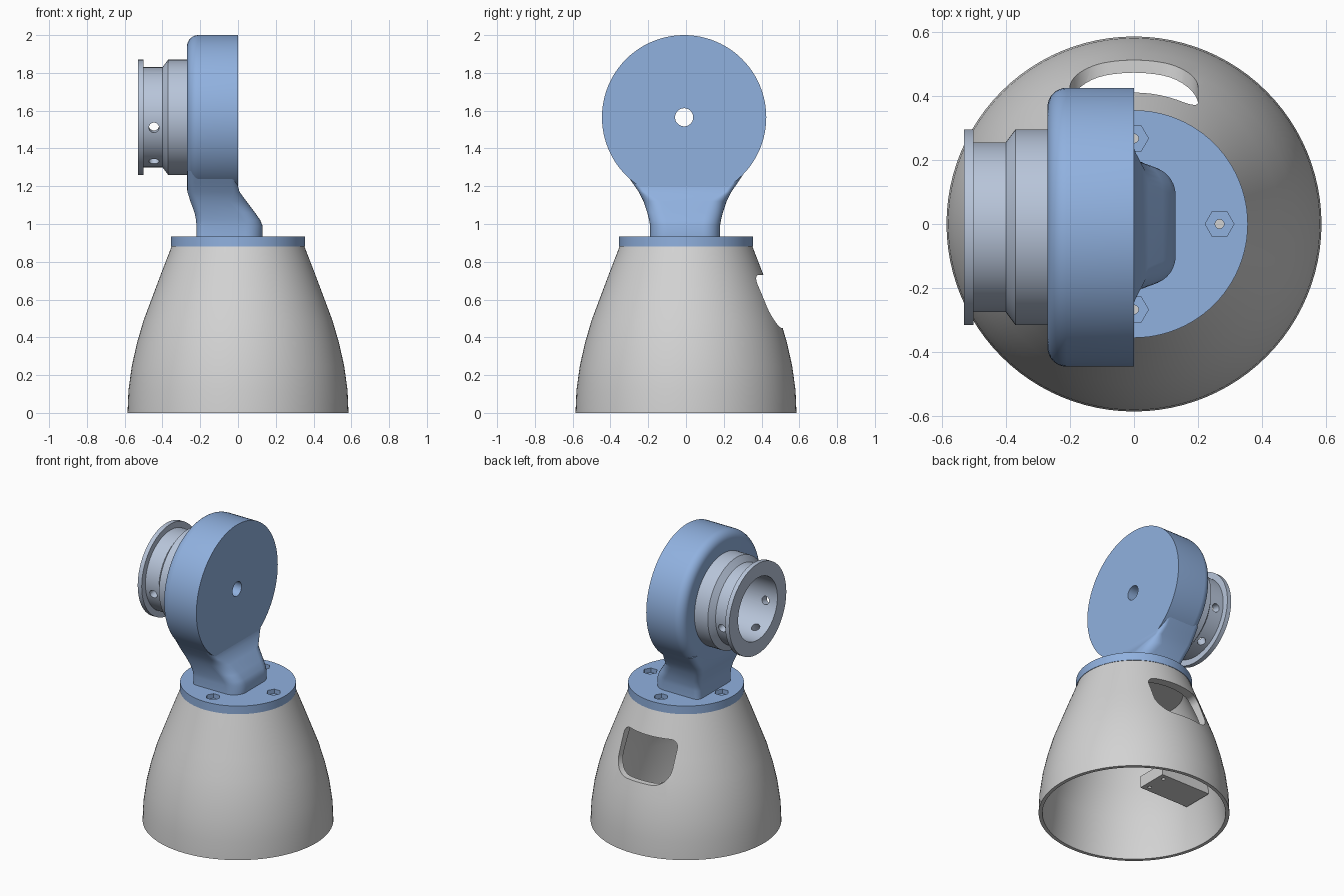
import bpy, bmesh
from math import sin, cos, pi, radians
from mathutils import Matrix, Vector

if "Cube" in bpy.data.objects:
    bpy.data.objects.remove(bpy.data.objects["Cube"])

HEAD_Y, HEAD_Z = -0.01, 1.565


def material(name, rgb):
    m = bpy.data.materials.new(name)
    m.use_nodes = True
    m.diffuse_color = (*rgb, 1)
    m.node_tree.nodes["Principled BSDF"].inputs["Base Color"].default_value = (*rgb, 1)
    return m


grey = material("light_grey", (0.65, 0.65, 0.65))
blue = material("soft_blue", (0.28, 0.44, 0.74))
steel = material("pale_steel", (0.48, 0.56, 0.70))


def finish(bm, name, mat, matrix=None):
    bmesh.ops.remove_doubles(bm, verts=bm.verts, dist=1e-5)
    bmesh.ops.recalc_face_normals(bm, faces=bm.faces)
    if matrix:
        bm.transform(matrix)
    mesh = bpy.data.meshes.new(name)
    bm.to_mesh(mesh)
    bm.free()
    ob = bpy.data.objects.new(name, mesh)
    bpy.context.collection.objects.link(ob)
    if mat:
        mesh.materials.append(mat)
    return ob


def skin(bm, rings, closed):
    """Join rings of points with quads; cap the ends unless closed."""
    vr = [[bm.verts.new(p) for p in ring] for ring in rings]
    n = len(vr[0])
    for a in range(len(vr) if closed else len(vr) - 1):
        lo, hi = vr[a], vr[(a + 1) % len(vr)]
        for i in range(n):
            j = (i + 1) % n
            bm.faces.new((lo[i], lo[j], hi[j], hi[i]))
    if not closed:
        bm.faces.new(vr[0])
        bm.faces.new(vr[-1])


def lathe(name, profile, mat, matrix=None, seg=96):
    """Revolve a closed (radius, height) profile about z."""
    bm = bmesh.new()
    rings = [[(r * cos(2 * pi * i / seg), r * sin(2 * pi * i / seg), h)
              for i in range(seg)] for r, h in profile]
    skin(bm, rings, True)
    bmesh.ops.dissolve_degenerate(bm, dist=1e-5, edges=bm.edges)
    return finish(bm, name, mat, matrix)


def rounded_rect(x0, x1, y0, y1, r_low, r_high, steps=8):
    """Points of a rectangle whose low-y and high-y corners have their own radius."""
    pts = []
    corners = ((x1, y1, -1, -1, r_high), (x0, y1, 1, -1, r_high),
               (x0, y0, 1, 1, r_low), (x1, y0, -1, 1, r_low))
    for k, (x, y, sx, sy, r) in enumerate(corners):
        for i in range(steps + 1):
            a = pi / 2 * (k + i / steps)
            pts.append((x + sx * r + r * cos(a), y + sy * r + r * sin(a)))
    return pts


def loft(name, rings, mat):
    bm = bmesh.new()
    skin(bm, rings, False)
    return finish(bm, name, mat)


def cylinder(radius, start, end, seg=24):
    start, end = Vector(start), Vector(end)
    bm = bmesh.new()
    rot = (end - start).to_track_quat("Z", "Y").to_matrix().to_4x4()
    bmesh.ops.create_cone(bm, cap_ends=True, segments=seg, radius1=radius, radius2=radius,
                          depth=(end - start).length,
                          matrix=Matrix.Translation((start + end) / 2) @ rot)
    return finish(bm, "cutter", None)


def cut(ob, cutters):
    for c in cutters:
        mod = ob.modifiers.new("cut", "BOOLEAN")
        mod.operation, mod.solver, mod.object = "DIFFERENCE", "EXACT", c
        c.hide_render = True
        bpy.context.view_layer.objects.active = ob
        bpy.ops.object.modifier_apply(modifier=mod.name)
        bpy.data.objects.remove(c)


def smooth(ob, angle=30):
    bpy.ops.object.select_all(action="DESELECT")
    ob.select_set(True)
    bpy.context.view_layer.objects.active = ob
    bpy.ops.object.shade_smooth_by_angle(angle=radians(angle))


# Hollow bell-shaped base with a rounded opening at the back
outer = [(0.585, 0), (0.58, 0.12), (0.562, 0.25), (0.535, 0.37), (0.5, 0.49),
         (0.455, 0.61), (0.41, 0.73), (0.352, 0.88)]
inner = [(0.30, 0.84), (0.352, 0.73), (0.41, 0.6), (0.472, 0.45), (0.53, 0.27), (0.562, 0)]
base = lathe("base_shell", outer + [(0, 0.88), (0, 0.84)] + inner, grey)
opening = rounded_rect(-0.2, 0.2, 0.45, 0.73, 0.11, 0.05)
cut(base, [loft("cutter", [[(x, y, z) for x, z in opening] for y in (0.15, 0.8)], None)])
smooth(base)

# Mounting block on the inside wall, with two screw holes
block = loft("inner_block", [[(x, y, z) for x, y in ((-0.14, -0.105), (-0.14, 0.105),
             (-0.51, 0.105), (-0.51, -0.105))] for z in (0.28, 0.36)], grey)
cut(block, [cylinder(0.012, (-0.18, s * 0.065, 0.26), (-0.18, s * 0.065, 0.33)) for s in (-1, 1)])

# Round plate with four hexagonal bolt pockets
plate = lathe("mounting_plate", [(0, 0.88), (0.355, 0.88), (0.355, 0.935), (0, 0.935)], blue)
for k in range(4):
    x, y = 0.267 * cos(k * pi / 2), 0.267 * sin(k * pi / 2)
    pocket = cylinder(0.045, (x, y, 0.905), (x, y, 0.96), 6)
    # Turn the hexagon so that two corners point along x
    xs = [v.co.x - x for v in pocket.data.vertices]
    if max(xs) < 0.042:
        pocket.data.transform(Matrix.Translation((x, y, 0)) @ Matrix.Rotation(pi / 6, 4, "Z")
                              @ Matrix.Translation((-x, -y, 0)))
    cut(plate, [pocket, cylinder(0.014, (x, y, 0.87), (x, y, 0.92))])
smooth(plate)

# Head disc, lying along x, rounded on its socket side, with a small bore
along_x = Matrix.Translation((0, HEAD_Y, HEAD_Z)) @ Matrix.Rotation(-pi / 2, 4, "Y")
R, T, F, BORE = 0.435, 0.27, 0.06, 0.048
fillet = [(R - F + F * cos(a), T - F + F * sin(a)) for a in [i * pi / 16 for i in range(9)]]
head = lathe("head_disc", [(BORE, 0), (R, 0)] + fillet + [(BORE, T)], blue, along_x)
smooth(head)

# Neck flowing from a block on the plate into the disc: z, x min, x max, half width
sections = [(0.93, -0.22, 0.13, 0.185), (0.99, -0.22, 0.13, 0.185), (1.02, -0.222, 0.118, 0.19),
            (1.06, -0.23, 0.09, 0.2), (1.12, -0.252, 0.045, 0.22), (1.17, -0.268, 0.008, 0.245),
            (1.22, -0.268, -0.006, 0.28), (1.28, -0.268, -0.006, 0.32)]
rings = []
for z, x0, x1, w in sections:
    # Corners are wider on the sloping side
    ring = rounded_rect(-w, w, x0, x1, 0.04, 0.09 if x1 > 0.02 else 0.03)
    rings.append([(x, y + HEAD_Y / 2, z) for y, x in ring])
neck = loft("neck", rings, blue)
smooth(neck, 35)

# Hollow grooved collar on the disc, with radial screw holes
collar = lathe("socket_collar", [(0.21, 0.265), (0.305, 0.265), (0.305, 0.37), (0.265, 0.40),
               (0.265, 0.50), (0.305, 0.50), (0.305, 0.53), (0.21, 0.53)], steel, along_x)
axis = Vector((-0.445, HEAD_Y, HEAD_Z))
cut(collar, [cylinder(0.027, axis + 0.15 * d, axis + 0.35 * d)
             for d in [Vector((0, -cos(radians(a)), -sin(radians(a)))) for a in (12, 62, 118, 168)]])
smooth(collar)
